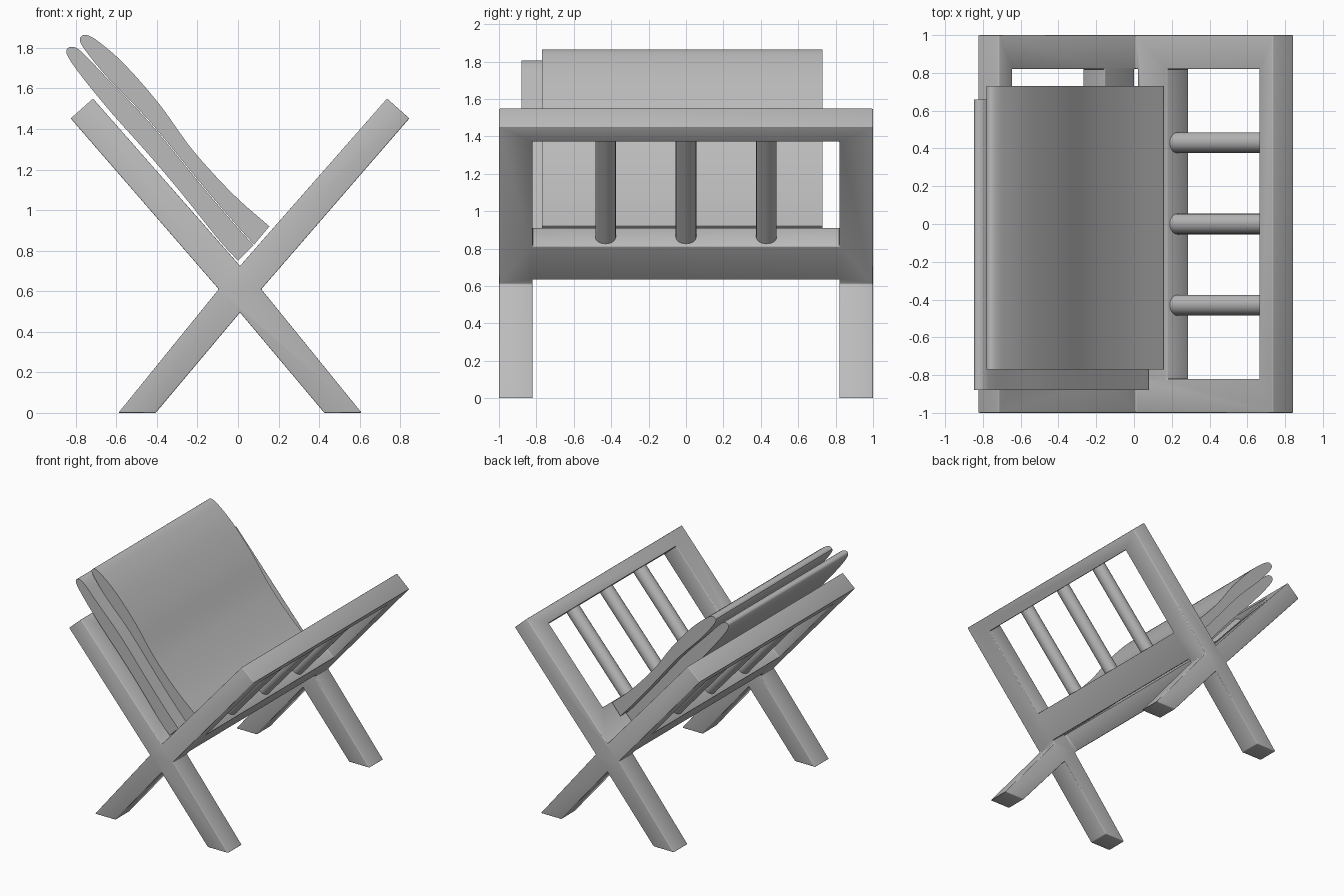
import bpy, bmesh, math
from mathutils import Vector

if "Cube" in bpy.data.objects:
    bpy.data.objects.remove(bpy.data.objects["Cube"])

CX = 0.01                                   # x of the crossing
ANG = math.atan2(1.14, 1.0)                 # slope of the bars
U = Vector((math.cos(ANG), math.sin(ANG)))  # along a bar
N = Vector((-U.y, U.x))                     # across a bar
MID = Vector((CX, 0.61))

grey = bpy.data.materials.new("grey")
grey.diffuse_color = (0.5, 0.5, 0.5, 1)
grey.use_nodes = True
grey.node_tree.nodes["Principled BSDF"].inputs["Base Color"].default_value = grey.diffuse_color


def prism(name, profile, y0, y1):
    """Extrude an xz profile from y0 to y1."""
    bm = bmesh.new()
    face = bm.faces.new([bm.verts.new((x, y0, z)) for x, z in profile])
    ext = bmesh.ops.extrude_face_region(bm, geom=[face])
    verts = [v for v in ext["geom"] if isinstance(v, bmesh.types.BMVert)]
    bmesh.ops.translate(bm, vec=(0, y1 - y0, 0), verts=verts)
    bmesh.ops.recalc_face_normals(bm, faces=bm.faces)
    me = bpy.data.meshes.new(name)
    bm.to_mesh(me)
    bm.free()
    ob = bpy.data.objects.new(name, me)
    bpy.context.collection.objects.link(ob)
    me.materials.append(grey)
    return ob


def smooth(ob, angle=35):
    bpy.ops.object.select_all(action='DESELECT')
    ob.select_set(True)
    bpy.context.view_layer.objects.active = ob
    bpy.ops.object.shade_smooth_by_angle(angle=math.radians(angle))


def mirrored(points):
    return [(2 * CX - x, z) for x, z in points]


def spline(points, steps=3):
    """Catmull-Rom curve through the points."""
    p = [Vector(q) for q in points]
    p = [2 * p[0] - p[1]] + p + [2 * p[-1] - p[-2]]
    out = []
    for a, b, c, d in zip(p, p[1:], p[2:], p[3:]):
        for i in range(steps):
            t = i / steps
            out.append(0.5 * (2 * b + (c - a) * t + (2 * a - 5 * b + 4 * c - d) * t ** 2
                              + (3 * b - a - 3 * c + d) * t ** 3))
    return out + [p[-2]]


# Crossed frame: an X profile, later opened by cutters
right = [(0.426, 0), (0.61, 0), (0.115, 0.61), (0.845, 1.452), (0.735, 1.55)]
frame = prism("crossed_frame", [(CX, 0.495)] + right + [(CX, 0.725)]
              + mirrored(right)[::-1], -1, 1)

# Panel windows and the space between the legs
def across(s, t):
    return tuple(MID + U * s + N * t)

lo, hi = 0.335, 1.075
window = [across(lo, -0.3), across(hi, -0.3), across(hi, 0.3), across(lo, 0.3)]
cutters = [prism("cutter_right", window, -0.82, 0.82),
           prism("cutter_left", mirrored(window), -0.82, 0.82),
           prism("cutter_legs", [(CX, 0.742), (CX + 1, -0.135), (CX - 1, -0.135)],
                 -0.82, 0.82)]
for c in cutters:
    c.hide_render = True
    m = frame.modifiers.new("opening", 'BOOLEAN')
    m.operation, m.object, m.solver = 'DIFFERENCE', c, 'EXACT'
bev = frame.modifiers.new("rounding", 'BEVEL')
bev.width, bev.segments, bev.limit_method = 0.014, 3, 'ANGLE'
bev.angle_limit = math.radians(30)

dg = bpy.context.evaluated_depsgraph_get()
baked = bpy.data.meshes.new_from_object(frame.evaluated_get(dg))
frame.modifiers.clear()
frame.data = baked
for c in cutters:
    bpy.data.objects.remove(c)
smooth(frame)

# Round slats in both panels
for side, label in ((1, "right"), (-1, "left")):
    for i, y in enumerate((-0.43, 0, 0.43)):
        a, b = MID + U * (lo - 0.03), MID + U * (hi + 0.03)
        ends = [Vector((CX + side * (p.x - CX), y, p.y)) for p in (a, b)]
        axis = ends[1] - ends[0]
        bpy.ops.mesh.primitive_cylinder_add(
            vertices=24, radius=0.055, depth=axis.length,
            location=(ends[0] + ends[1]) / 2,
            rotation=axis.to_track_quat('Z', 'Y').to_euler())
        slat = bpy.context.object
        slat.name = f"{label}_slat_{i + 1}"
        slat.data.materials.append(grey)
        smooth(slat)

# Two curved pads leaning on the left panel
shared = [(0.08, 0.83), (-0.02, 0.94), (-0.19, 1.14), (-0.437, 1.44), (-0.635, 1.645)]
upper_top = [(-0.735, 1.86), (-0.68, 1.825), (-0.56, 1.72), (-0.388, 1.523),
             (-0.25, 1.33), (-0.14, 1.20), (0.0, 1.055), (0.155, 0.92)]
upper = spline(shared + [(-0.74, 1.77), (-0.78, 1.835), (-0.765, 1.862)] + upper_top)
smooth(prism("upper_pad", upper, -0.77, 0.73))

lower_back = [(0.0, 0.75), (-0.1, 0.86), (-0.28, 1.085), (-0.45, 1.285),
              (-0.62, 1.475), (-0.76, 1.645), (-0.835, 1.75), (-0.845, 1.79),
              (-0.82, 1.805), (-0.77, 1.78)]
lower = spline(lower_back + [(x - 0.003, z - 0.003) for x, z in shared[::-1]])
smooth(prism("lower_pad", lower, -0.88, 0.66))
